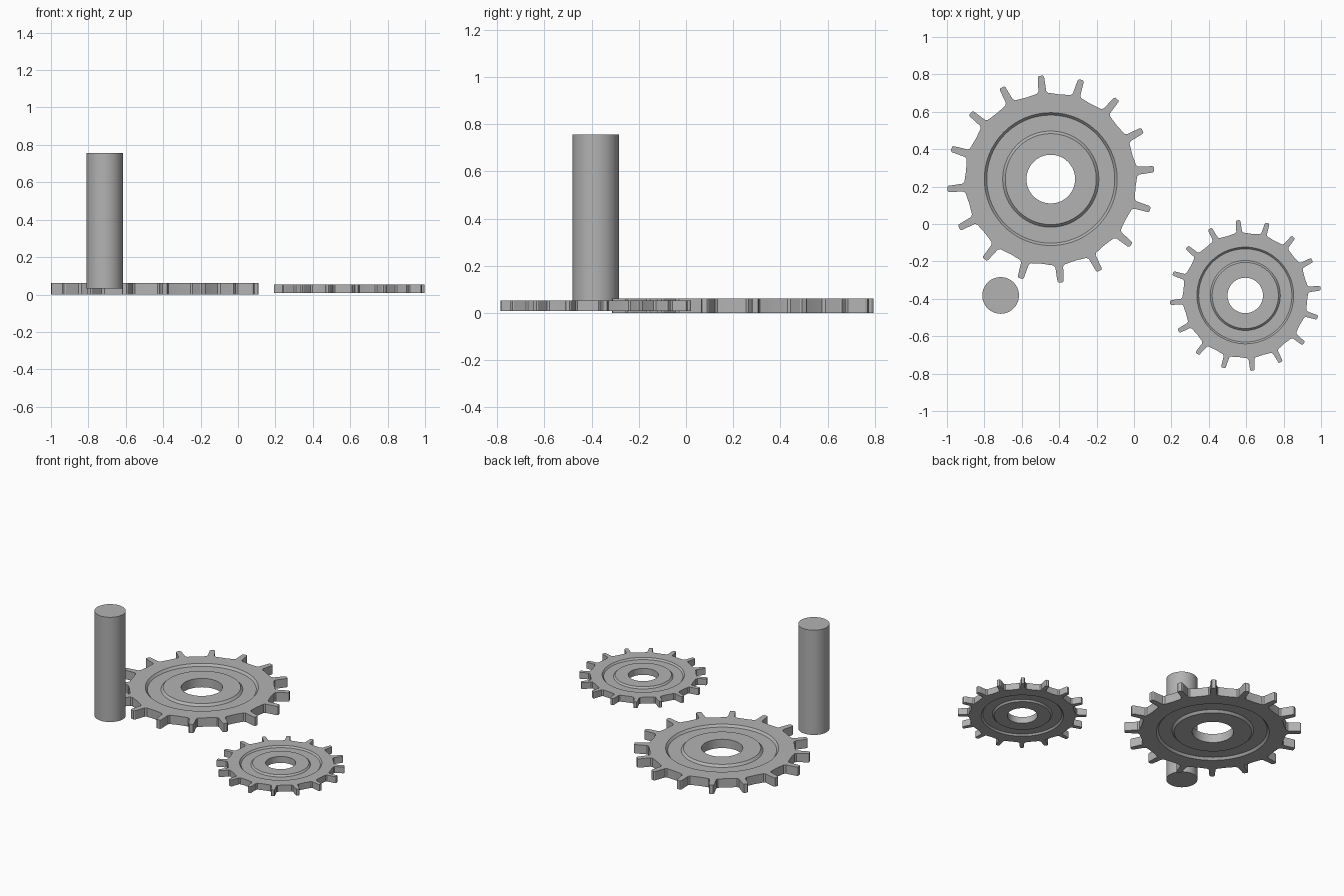
import bpy, bmesh, math

if "Cube" in bpy.data.objects:
    bpy.data.objects.remove(bpy.data.objects["Cube"])

steel = bpy.data.materials.new("plain_grey")
steel.diffuse_color = (0.45, 0.45, 0.45, 1)
steel.use_nodes = True
steel.node_tree.nodes["Principled BSDF"].inputs["Base Color"].default_value = steel.diffuse_color

TEETH = 16
PHASE = math.radians(5.5)
# half tooth outline: (sideways offset, radial distance), valley to tip
HALF = [(0.050, 0.456), (0.030, 0.461), (0.021, 0.472), (0.017, 0.547), (0.011, 0.555)]


def finish(obj):
    obj.data.materials.append(steel)
    bpy.ops.object.select_all(action='DESELECT')
    obj.select_set(True)
    bpy.context.view_layer.objects.active = obj
    bpy.ops.object.shade_smooth_by_angle(angle=math.radians(25))


def outline():
    """Toothed rim, valley first in each tooth sector."""
    pts = []
    step = 2 * math.pi / TEETH
    sector = [(-s, r) for s, r in HALF] + [(s, r) for s, r in reversed(HALF)]
    for i in range(TEETH):
        a = PHASE + i * step
        v = a - step / 2
        pts.append((0.455 * math.cos(v), 0.455 * math.sin(v)))
        for s, r in sector:
            pts.append((r * math.cos(a) - s * math.sin(a),
                        r * math.sin(a) + s * math.cos(a)))
    return pts


def circle(r, n):
    start = PHASE - math.pi / TEETH
    return [(r * math.cos(start + 2 * math.pi * i / n),
             r * math.sin(start + 2 * math.pi * i / n)) for i in range(n)]


def gear(name, centre, scale):
    rim = outline()
    n = len(rim)
    h, d = 0.0305, 0.0155
    # top side: rim, grooved face, bore
    side = [(rim, h)] + [(circle(r, n), z) for r, z in
                         [(0.355, h), (0.342, d), (0.257, d), (0.243, h), (0.13, h)]]
    rings = side + [(p, -z) for p, z in reversed(side)]
    bm = bmesh.new()
    loops = [[bm.verts.new((x * scale, y * scale, z * scale)) for x, y in p]
             for p, z in rings]
    for a, b in zip(loops, loops[1:] + loops[:1]):
        for i in range(n):
            j = (i + 1) % n
            bm.faces.new((a[i], a[j], b[j], b[i]))
    bmesh.ops.recalc_face_normals(bm, faces=bm.faces)
    me = bpy.data.meshes.new(name)
    bm.to_mesh(me)
    bm.free()
    obj = bpy.data.objects.new(name, me)
    bpy.context.collection.objects.link(obj)
    obj.location = centre
    finish(obj)


# two sprocket wheels sharing one middle plane
gear("large_sprocket", (-0.445, 0.24, 0.0305), 1.0)
gear("small_sprocket", (0.595, -0.382, 0.0305), 0.728)

# upright rod
bpy.ops.mesh.primitive_cylinder_add(vertices=64, radius=0.098, depth=0.726,
                                    location=(-0.713, -0.382, 0.394))
rod = bpy.context.object
rod.name = "rod"
finish(rod)
